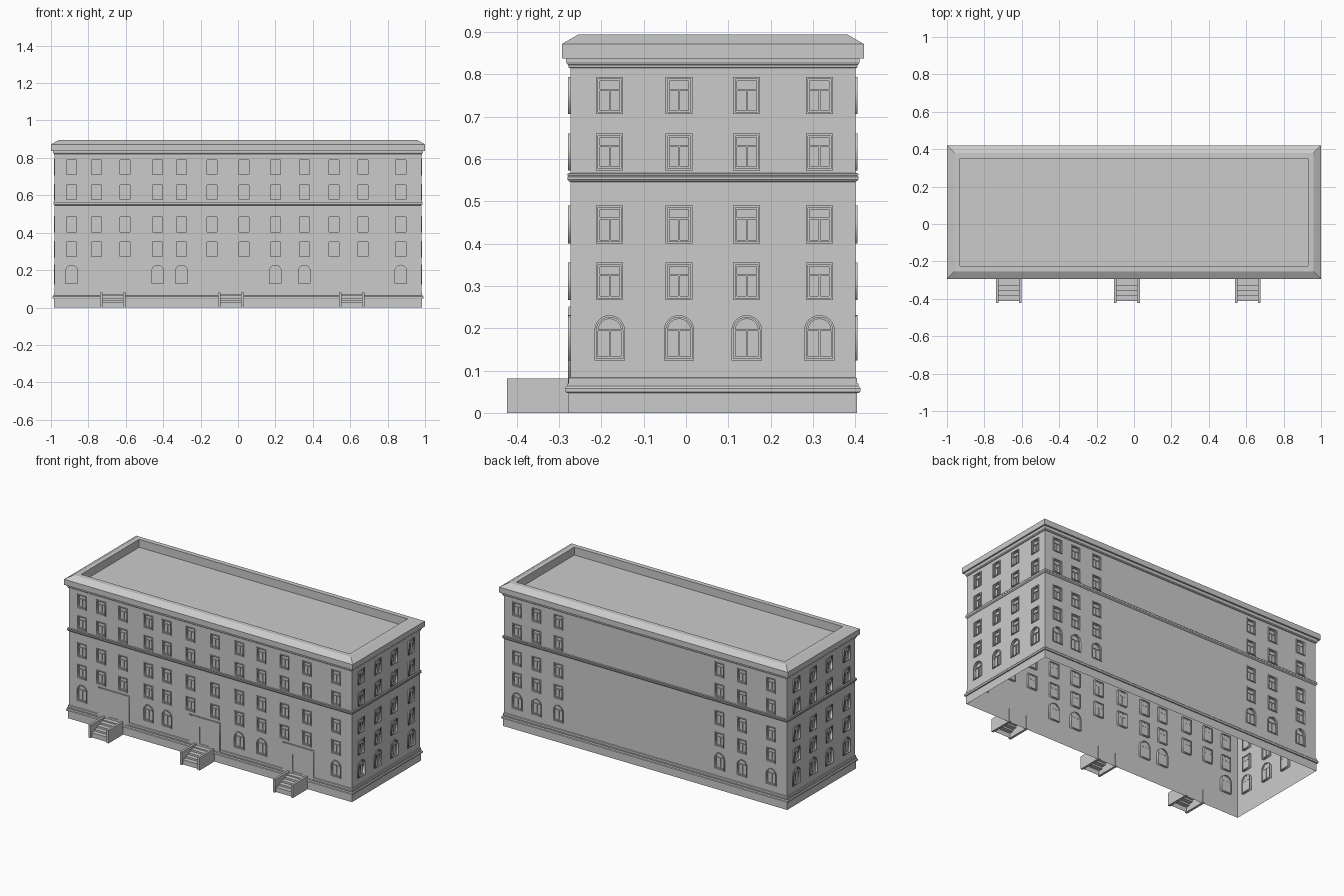
import bpy, bmesh, math
from mathutils import Matrix, Vector

if "Cube" in bpy.data.objects:
    bpy.data.objects.remove(bpy.data.objects["Cube"])

HX, HY, CY = 0.98, 0.337, 0.0635          # wall half sizes and centre in y
TOP = 0.84


def mesh_object(name, bm):
    me = bpy.data.meshes.new(name)
    bm.to_mesh(me)
    bm.free()
    ob = bpy.data.objects.new(name, me)
    bpy.context.collection.objects.link(ob)
    return ob


def rect_sweep(name, profile, cap=False, closed=False):
    """Run an (offset, z) profile around the wall rectangle."""
    bm = bmesh.new()
    rings = []
    for o, z in profile:
        rings.append([bm.verts.new((sx * (HX + o), CY + sy * (HY + o), z))
                      for sx, sy in ((-1, -1), (1, -1), (1, 1), (-1, 1))])
    for a, b in zip(rings, rings[1:]):
        for i in range(4):
            j = (i + 1) % 4
            bm.faces.new((a[i], a[j], b[j], b[i]))
    if cap:
        bm.faces.new(rings[-1])
    return mesh_object(name, bm)


def box(name, x0, x1, y0, y1, z0, z1):
    bm = bmesh.new()
    m = Matrix.Translation(((x0 + x1) / 2, (y0 + y1) / 2, (z0 + z1) / 2)) @ \
        Matrix.Diagonal((x1 - x0, y1 - y0, z1 - z0, 1))
    bmesh.ops.create_cube(bm, size=1, matrix=m)
    return mesh_object(name, bm)


def flat_shape(name, loops, w_front, w_back, place):
    """Filled 2D outlines with holes, given thickness and put on a facade."""
    cu = bpy.data.curves.new(name, 'CURVE')
    cu.dimensions = '2D'
    cu.fill_mode = 'BOTH'
    cu.extrude = (w_front - w_back) / 2
    for pts in loops:
        sp = cu.splines.new('POLY')
        sp.points.add(len(pts) - 1)
        for p, (u, v) in zip(sp.points, pts):
            p.co = (u, v, 0, 1)
        sp.use_cyclic_u = True
    ob = bpy.data.objects.new(name, cu)
    bpy.context.collection.objects.link(ob)
    ob.matrix_world = place @ Matrix.Translation((0, 0, (w_front + w_back) / 2))
    bpy.ops.object.select_all(action='DESELECT')
    ob.select_set(True)
    bpy.context.view_layer.objects.active = ob
    bpy.ops.object.convert(target='MESH')


def rect(u0, u1, v0, v1):
    return [(u0, v0), (u1, v0), (u1, v1), (u0, v1)]


def outline(win, inset):
    """Window outline: rectangle, or rectangle with a round head."""
    u, z0, z1, hw, arch = win
    h, b, t = hw - inset, z0 + inset, z1 - inset
    if not arch:
        return rect(u - h, u + h, b, t)
    return [(u - h, b), (u + h, b)] + \
        [(u + h * math.cos(math.pi * i / 12), t - h + h * math.sin(math.pi * i / 12))
         for i in range(13)]


def sash_loops(win):
    """Casement: outer edge, two lower lights and one upper light."""
    u, z0, z1, hw, arch = win
    i = 0.009
    h = hw - i
    tz = z1 - hw if arch else z0 + (z1 - z0) * 0.66
    full = outline(win, i)
    if arch:
        upper = [(u - h, tz + 0.002), (u + h, tz + 0.002)] + full[3:-1]
    else:
        upper = rect(u - h, u + h, tz + 0.002, z1 - i)
    return [outline(win, 0.004),
            rect(u - h, u - 0.002, z0 + i, tz - 0.002),
            rect(u + 0.002, u + h, z0 + i, tz - 0.002), upper]


ROWS = [(0.267, 0.355), (0.40, 0.49), (0.573, 0.66), (0.706, 0.794)]


def facade(name, half, dist, angle, cols, arch_cols):
    place = Matrix.Translation((0, CY, 0)) @ Matrix.Rotation(angle, 4, 'Z') @ \
        Matrix.Translation((0, -dist, 0)) @ Matrix.Rotation(math.pi / 2, 4, 'X')
    wins = [(u, a, b, 0.032, False) for u in cols for a, b in ROWS]
    wins += [(u, 0.124, 0.231, 0.036, True) for u in arch_cols]
    flat_shape(name + "_wall", [rect(-half, half, 0, TOP)] +
               [outline(w, 0.002) for w in wins], 0, 0, place)
    flat_shape(name + "_window_frames",
               [outline(w, i) for w in wins for i in (0, 0.005)], 0.005, -0.014, place)
    flat_shape(name + "_window_sashes",
               [lp for w in wins for lp in sash_loops(w)], -0.004, -0.010, place)
    flat_shape(name + "_window_panes",
               [outline(w, 0.003) for w in wins], -0.009, -0.009, place)
    return place


# four facades
FRONT = [-0.89, -0.757, -0.605, -0.43, -0.302, -0.138,
         0.032, 0.20, 0.355, 0.513, 0.668, 0.87]
SIDE = [-0.244, -0.08, 0.08, 0.252]
BACK = FRONT[:3] + FRONT[-3:]
front = facade("front", HX, HY, 0, FRONT, [FRONT[i] for i in (0, 3, 4, 7, 8, 11)])
facade("back", HX, HY, math.pi, BACK, BACK)
facade("right", HY, HX, math.pi / 2, SIDE, SIDE)
facade("left", HY, HX, -math.pi / 2, SIDE, SIDE)

# plinth, string course, cornice and roof parapet
rect_sweep("plinth", [(0.004, 0), (0.004, 0.047), (0.010, 0.048), (0.012, 0.052),
                      (0.012, 0.058), (0.009, 0.062), (0.007, 0.063), (0.007, 0.069),
                      (0.004, 0.070), (0.004, 0.082), (0, 0.084)])
rect_sweep("string_course", [(0, 0.546), (0.004, 0.548), (0.007, 0.552), (0.007, 0.558),
                             (0.005, 0.560), (0.007, 0.563), (0.007, 0.566), (0, 0.567)])
rect_sweep("cornice", [(0, 0.815), (0.004, 0.816), (0.005, 0.822), (0.008, 0.825),
                       (0.010, 0.830), (0.010, 0.838)])
rect_sweep("roof", [(0, 0.838), (0.02, 0.838), (0.02, 0.872), (-0.02, 0.895),
                    (-0.05, 0.895), (-0.05, 0.845)], cap=True)

# entrances: portal, door leaf and stoop
WALL_Y = CY - HY
for n, x in enumerate((-0.670, -0.038, 0.608)):
    flat_shape(f"portal_{n}", [rect(x - 0.106, x + 0.106, 0.064, 0.248),
                               rect(x - 0.033, x + 0.033, 0.068, 0.190)], 0.006, 0, front)
    flat_shape(f"portal_trim_{n}", [rect(x - 0.109, x + 0.109, 0.066, 0.251),
                                    rect(x - 0.102, x + 0.102, 0.070, 0.244)], 0.004, 0, front)
    flat_shape(f"door_{n}", [rect(x - 0.034, x + 0.034, 0.06, 0.192)], 0.002, 0.001, front)
    for s in (-1, 1):
        a, b = sorted((x + s * 0.055, x + s * 0.069))
        box(f"stair_cheek_{n}", a, b, -0.423, WALL_Y + 0.004, 0, 0.081)
    # stair treads as an open stepped strip
    pts = [(-0.412, 0), (-0.412, 0.030)]
    for y, z in ((-0.385, 0.041), (-0.358, 0.052), (-0.331, 0.063), (-0.304, 0.070)):
        pts += [(y, pts[-1][1]), (y, z)]
    pts.append((WALL_Y, 0.070))
    bm = bmesh.new()
    rows = [[bm.verts.new((x + s * 0.056, y, z)) for s in (-1, 1)] for y, z in pts]
    for p, q in zip(rows, rows[1:]):
        bm.faces.new((p[0], p[1], q[1], q[0]))
    mesh_object(f"stair_steps_{n}", bm)
